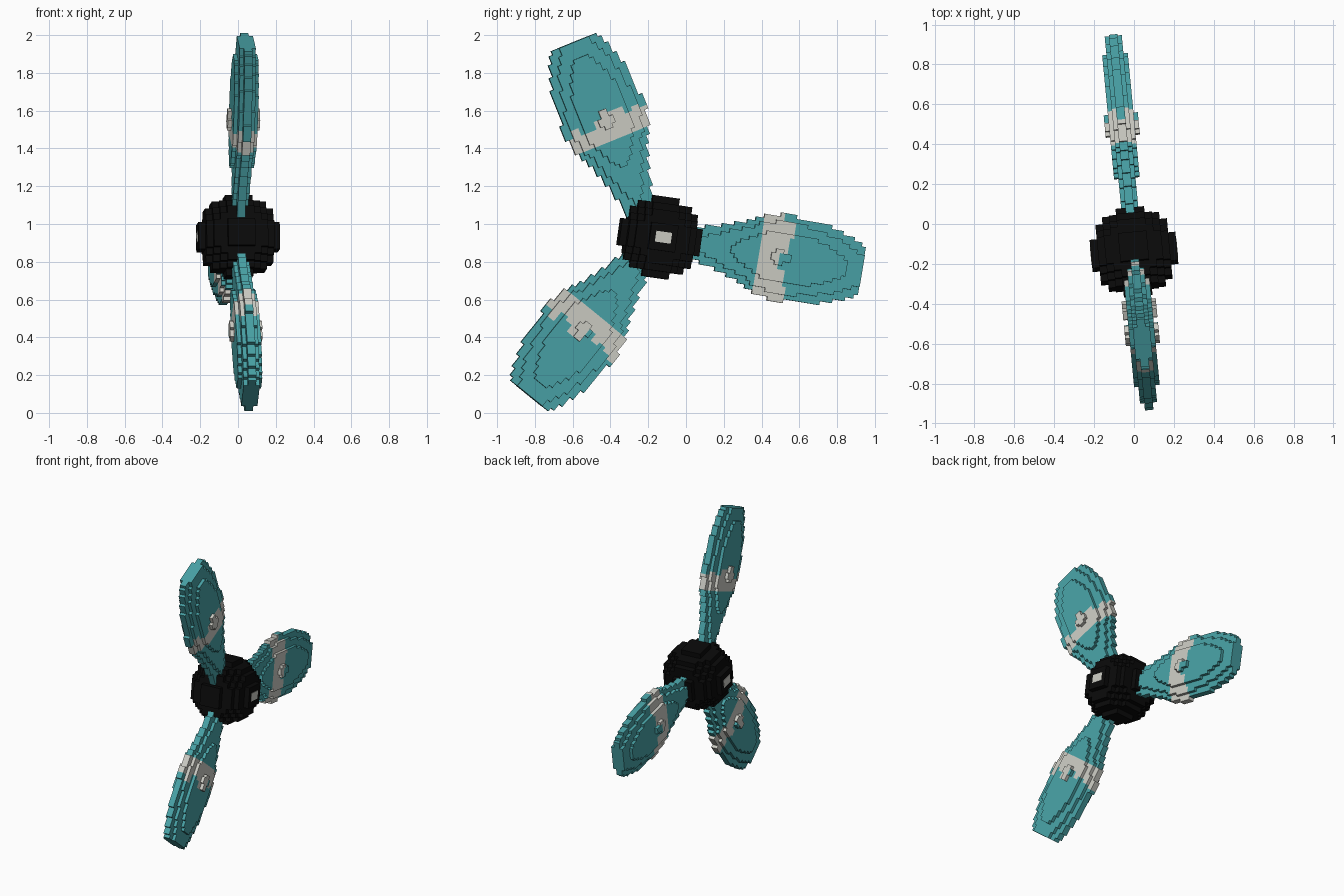
import bpy, bmesh, random
from math import radians
from mathutils import Matrix

if "Cube" in bpy.data.objects:
    bpy.data.objects.remove(bpy.data.objects["Cube"])

random.seed(4)


def material(name, rgb):
    m = bpy.data.materials.new(name)
    m.diffuse_color = (*rgb, 1)
    m.use_nodes = True
    m.node_tree.nodes["Principled BSDF"].inputs["Base Color"].default_value = m.diffuse_color
    return m


TEAL = material("teal", (0.065, 0.36, 0.38))
WHITE = material("off_white", (0.60, 0.60, 0.55))
BLACK = material("black", (0.003, 0.003, 0.003))

# Whole propeller: axis along x, turned slightly about z
BASE = Matrix.Translation((0, -0.14, 0.93)) @ Matrix.Rotation(radians(5.5), 4, 'Z')
SIDES = [((1, 0, 0), [(1, 0, 0), (1, 1, 0), (1, 1, 1), (1, 0, 1)]),
         ((-1, 0, 0), [(0, 0, 0), (0, 0, 1), (0, 1, 1), (0, 1, 0)]),
         ((0, 1, 0), [(0, 1, 0), (0, 1, 1), (1, 1, 1), (1, 1, 0)]),
         ((0, -1, 0), [(0, 0, 0), (1, 0, 0), (1, 0, 1), (0, 0, 1)]),
         ((0, 0, 1), [(0, 0, 1), (1, 0, 1), (1, 1, 1), (0, 1, 1)]),
         ((0, 0, -1), [(0, 0, 0), (0, 1, 0), (1, 1, 0), (1, 0, 0)])]


def stepped_object(name, cells, size, origin, matrix, mats):
    """Make the outer skin of a set of small cubes; cells maps index to material."""
    bm = bmesh.new()
    verts = {}

    def vert(k):
        if k not in verts:
            verts[k] = bm.verts.new([o + c * size for o, c in zip(origin, k)])
        return verts[k]

    for (i, j, k), mat in cells.items():
        for (dx, dy, dz), corners in SIDES:
            if (i + dx, j + dy, k + dz) not in cells:
                f = bm.faces.new([vert((i + a, j + b, k + c)) for a, b, c in corners])
                f.material_index = mat
    me = bpy.data.meshes.new(name)
    bm.to_mesh(me)
    bm.free()
    for m in mats:
        me.materials.append(m)
    ob = bpy.data.objects.new(name, me)
    ob.matrix_world = matrix
    bpy.context.collection.objects.link(ob)
    return ob


# Blade profile: distance from hub, half width, half thickness
PROFILE = [(0.10, 0.085, 0.025), (0.20, 0.10, 0.032), (0.34, 0.14, 0.047),
           (0.47, 0.185, 0.06), (0.525, 0.22, 0.069), (0.62, 0.24, 0.074),
           (0.80, 0.237, 0.07), (0.95, 0.205, 0.058), (1.08, 0.15, 0.042)]


def profile(r):
    for (r0, w0, t0), (r1, w1, t1) in zip(PROFILE, PROFILE[1:]):
        if r <= r1:
            f = (r - r0) / (r1 - r0)
            return w0 + f * (w1 - w0), t0 + f * (t1 - t0)
    return PROFILE[-1][1:]


def blade(name, turn, side, out):
    s, cells, edge, ragged = 0.0215, {}, 0.66, {}
    for j in range(-13, 13):
        if j % 2:
            edge = random.uniform(0.61, 0.71)
        ragged[j] = edge
    for k in range(46):
        r = 0.10 + (k + 0.5) * s
        w, t = profile(r)
        for j in range(-13, 13):
            y = (j + 0.5) * s
            for i in range(-5, 5):
                x = (i + 0.5) * s
                if abs(y) < w and abs(x) < t * (1 - (y / w) ** 2) + s * 0.15:
                    cells[i, j, k] = 1 if 0.525 < r < ragged[j] else 0
    m = BASE @ Matrix.Rotation(radians(turn), 4, 'X') @ Matrix.Translation((0, side, out))
    stepped_object(name, cells, s, (0, 0, 0.10), m, [TEAL, WHITE])


# Three blades
blade("upper_blade", 22, -0.038, 0.04)
blade("side_blade", -99.5, 0.0, 0.0)
blade("lower_blade", 141, 0.01, 0.0)

# Round hub built from steps
s, R = 0.036, 0.215
hub = {(i, j, k): 0 for i in range(-6, 6) for j in range(-6, 6) for k in range(-6, 6)
       if (((i + .5) * s) ** 2 + ((j + .5) * s) ** 2 + ((k + .5) * s) ** 2) < R * R}
stepped_object("hub", hub, s, (0, 0, 0), BASE @ Matrix.Rotation(radians(-8), 4, 'X'), [BLACK])

# White axle caps on both ends of the hub
for label, sx in (("right", 1), ("left", -1)):
    bpy.ops.mesh.primitive_cube_add(size=1)
    cap = bpy.context.object
    cap.name = label + "_axle_cap"
    cap.matrix_world = (BASE @ Matrix.Rotation(radians(-8), 4, 'X')
                        @ Matrix.Translation((sx * 0.196, 0, 0))
                        @ Matrix.Diagonal((0.044, 0.085, 0.058, 1)))
    cap.data.materials.append(WHITE)
